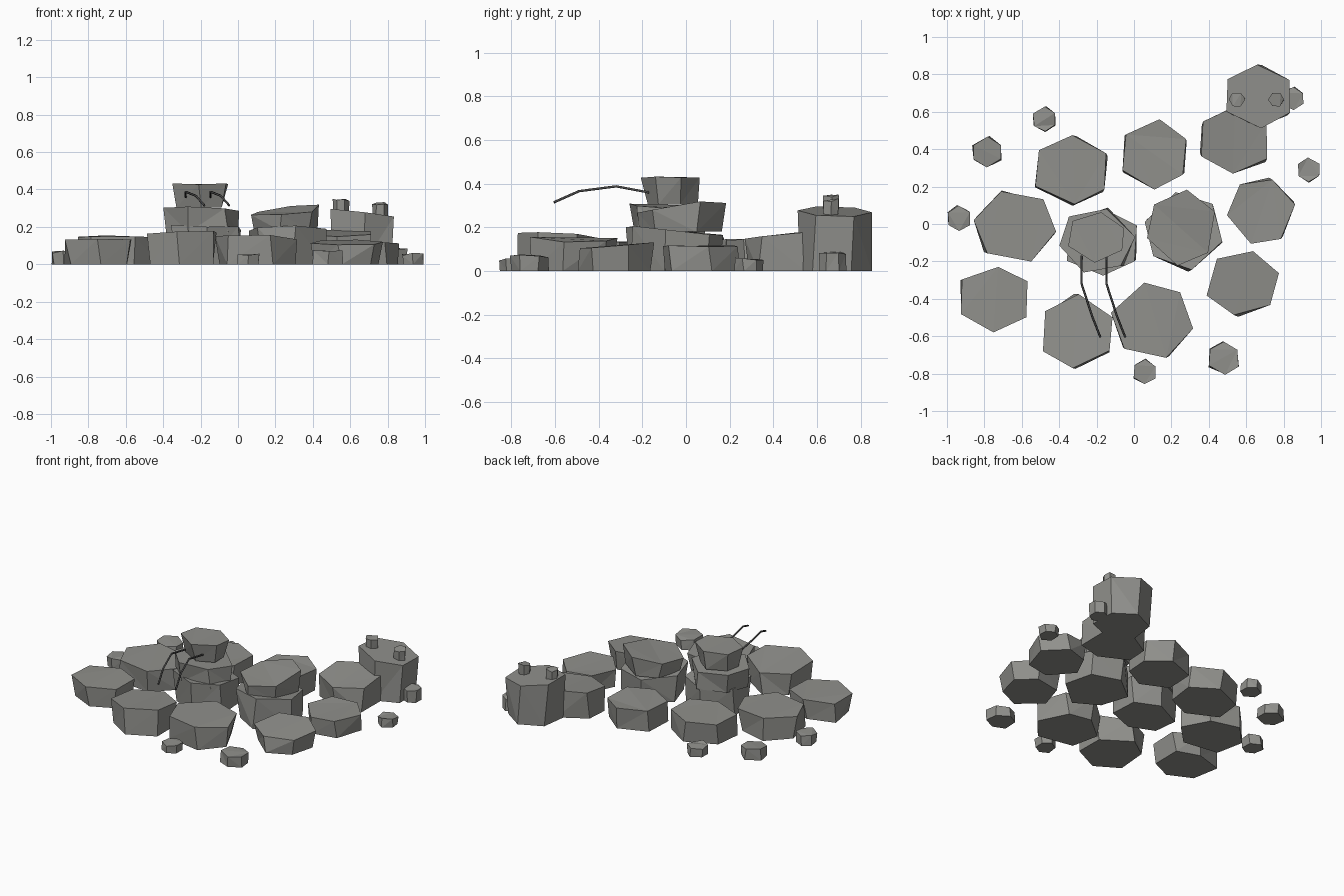
import bpy, bmesh, math, random

if "Cube" in bpy.data.objects:
    bpy.data.objects.remove(bpy.data.objects["Cube"])

random.seed(7)


def grey(name, r, g, b):
    m = bpy.data.materials.new(name)
    m.diffuse_color = (r, g, b, 1)
    m.use_nodes = True
    m.node_tree.nodes["Principled BSDF"].inputs["Base Color"].default_value = m.diffuse_color
    return m


stone = grey("stone", .28, .28, .262)
dark = grey("dark_stalk", .07, .07, .07)


def rock(name, x, y, rx, ry, rot, z0, z1, tx=0, ty=0, base=0.95, jit=0.03, dz=0.008):
    """Irregular six-sided block with a tilted, faceted top."""
    bm = bmesh.new()
    low, high = [], []
    for i in range(6):
        a = math.radians(rot + 60 * i + random.uniform(-5, 5))
        r = 1 + random.uniform(-jit, jit)
        dx, dy = rx * r * math.cos(a), ry * r * math.sin(a)
        # Foot corners wander separately from the top corners
        b = base + random.uniform(-0.09, 0.09)
        c = a + math.radians(random.uniform(-7, 7))
        low.append(bm.verts.new((x + rx * b * math.cos(c), y + ry * b * math.sin(c), z0)))
        z = z1 + tx * dx + ty * dy + random.uniform(-dz, dz)
        high.append(bm.verts.new((x + dx, y + dy, z)))
    bm.faces.new(low[::-1])
    top = bm.faces.new(high)
    for i in range(6):
        j = (i + 1) % 6
        bm.faces.new((low[i], low[j], high[j], high[i]))
    # Triangulate the uneven top and sides into facets
    sides = [f for f in bm.faces if f is not top and len(f.verts) == 4]
    bmesh.ops.triangulate(bm, faces=[top] + sides)
    bmesh.ops.recalc_face_normals(bm, faces=bm.faces[:])
    me = bpy.data.meshes.new(name)
    bm.to_mesh(me)
    bm.free()
    me.materials.append(stone)
    ob = bpy.data.objects.new(name, me)
    bpy.context.collection.objects.link(ob)
    return ob


# Ring of flat slabs: x, y, rx, ry, turn, height, tilt x, tilt y
slabs = [
    (-.335, .29, .215, .19, 30, .145, 0, 0),
    (.11, .37, .19, .19, 25, .145, 0, 0),
    (.54, .445, .205, .18, 30, .168, 0, .08),
    (.675, .07, .185, .18, 10, .115, 0, .02),
    (.58, -.315, .205, .18, 18, .122, 0, .1),
    (.10, -.515, .225, .205, 45, .148, -.04, -.03),
    (-.305, -.575, .21, .195, 28, .160, .04, -.06),
    (-.745, -.40, .21, .175, 28, .13, 0, 0),
    (-.635, -.015, .225, .20, 50, .148, 0, 0),
]
for x, y, rx, ry, rot, h, tx, ty in slabs:
    rock("slab_rock", x, y, rx, ry, rot, 0, h, tx, ty)

# Three-tier stack
rock("stack_base", -.17, -.10, .215, .18, 28, 0, .19, -.02, -.1)
rock("stack_middle", -.2, -.09, .205, .18, 10, .17, .295, -.07, -.04)
rock("stack_top", -.2, -.07, .16, .135, 25, .305, .43, 0, 0, base=.85, dz=.003)

# Two-tier stack
rock("pair_base", .265, -.035, .215, .215, 45, 0, .185, 0, -.08)
rock("pair_top", .255, -.02, .19, .20, 80, .18, .29, .05, .07, dz=.015)

# Tall corner boulder with two nubs
rock("tall_boulder", .665, .685, .195, .17, 32, 0, .272, -.13, 0, base=.98)
rock("nub_left", .55, .665, .045, .04, 0, .27, .345)
rock("nub_right", .76, .665, .043, .04, 0, .24, .325)

# Scattered pebbles: x, y, radius, height
for x, y, r, h in [(-.48, .56, .066, .06), (-.785, .385, .083, .07), (-.935, .03, .068, .065),
                   (.057, -.79, .066, .055), (.48, -.72, .088, .07), (.935, .29, .065, .055),
                   (.85, .67, .062, .085)]:
    rock("pebble", x, y, r, r, 30, 0, h, base=.98)

# Two bent stalks reaching forward from the stack top
for x in (-.28, -.147):
    cu = bpy.data.curves.new("stalk", 'CURVE')
    cu.dimensions = '3D'
    cu.bevel_depth = .006
    cu.bevel_resolution = 1
    cu.use_fill_caps = True
    cu.materials.append(dark)
    pts = [(x, -.17, .36), (x, -.32, .388), (x + .055, -.49, .366), (x + .1, -.605, .315)]
    sp = cu.splines.new('POLY')
    sp.points.add(len(pts) - 1)
    for p, co in zip(sp.points, pts):
        p.co = (*co, 1)
    bpy.context.collection.objects.link(bpy.data.objects.new("stalk", cu))
